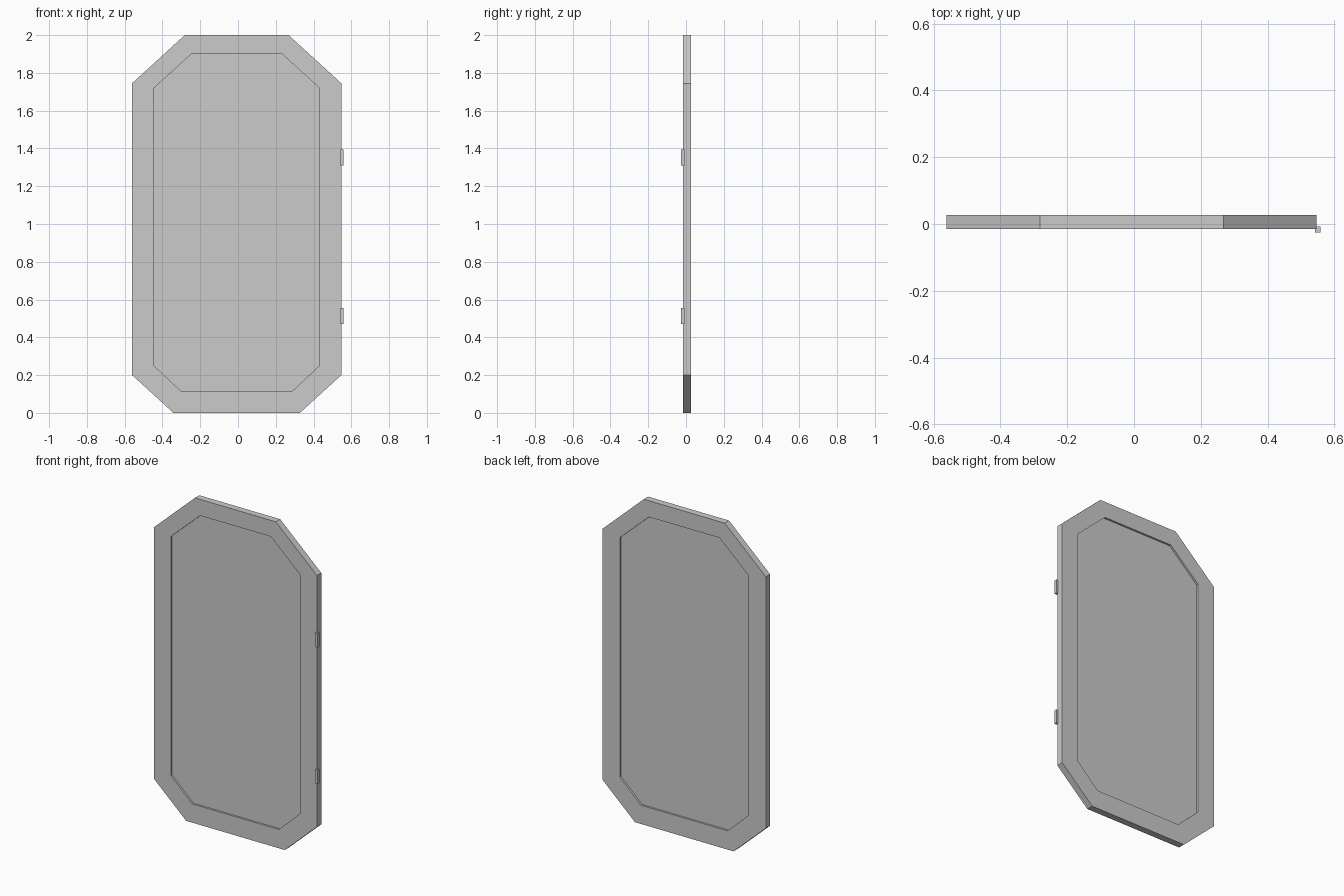
import bpy
import bmesh

cube = bpy.data.objects.get("Cube")
if cube:
    bpy.data.objects.remove(cube, do_unlink=True)

grey = bpy.data.materials.new("light_grey_metal")
grey.use_nodes = True
grey.diffuse_color = (0.6, 0.6, 0.6, 1)
grey.node_tree.nodes["Principled BSDF"].inputs["Base Color"].default_value = (0.6, 0.6, 0.6, 1)

DOOR_X = -0.007
FRONT, BACK = -0.015, 0.027
RECESS = 0.012


def add_object(name, bm):
    bmesh.ops.recalc_face_normals(bm, faces=bm.faces)
    mesh = bpy.data.meshes.new(name)
    bm.to_mesh(mesh)
    bm.free()
    mesh.materials.append(grey)
    obj = bpy.data.objects.new(name, mesh)
    bpy.context.collection.objects.link(obj)
    return obj


def octagon(half, half_top, half_bottom, bottom, low, high, top):
    """Mirrored eight-sided door outline as (x, z) points."""
    right = [(half_bottom, bottom), (half, low), (half, high), (half_top, top)]
    left = [(-x, z) for x, z in reversed(right)]
    return [(x + DOOR_X, z) for x, z in right + left]


def ring(bm, outline, y):
    return [bm.verts.new((x, y, z)) for x, z in outline]


def bridge(bm, a, b):
    n = len(a)
    for i in range(n):
        j = (i + 1) % n
        bm.faces.new((a[i], a[j], b[j], b[i]))


outer = octagon(0.554, 0.275, 0.335, 0, 0.20, 1.745, 2)
inner = octagon(0.438, 0.24, 0.294, 0.115, 0.25, 1.72, 1.90)
panel_edge = octagon(0.448, 0.244, 0.298, 0.105, 0.246, 1.724, 1.91)

# Door frame: closed loop of four rings
bm = bmesh.new()
rings = [ring(bm, outer, FRONT), ring(bm, outer, BACK),
         ring(bm, inner, BACK), ring(bm, inner, FRONT)]
for i in range(4):
    bridge(bm, rings[i], rings[(i + 1) % 4])
add_object("door_frame", bm)

# Recessed panel, its edge set into the frame
bm = bmesh.new()
front = ring(bm, panel_edge, FRONT + RECESS)
back = ring(bm, panel_edge, BACK - RECESS)
bridge(bm, front, back)
bm.faces.new(front)
bm.faces.new(back)
add_object("door_panel", bm)

# Hinges on the left front edge
for name, z in (("upper_hinge", 1.352), ("lower_hinge", 0.513)):
    bm = bmesh.new()
    bmesh.ops.create_cube(bm, size=1)
    bmesh.ops.scale(bm, vec=(0.017, 0.018, 0.086), verts=bm.verts)
    hinge = add_object(name, bm)
    hinge.location = (0.55, -0.017, z)
